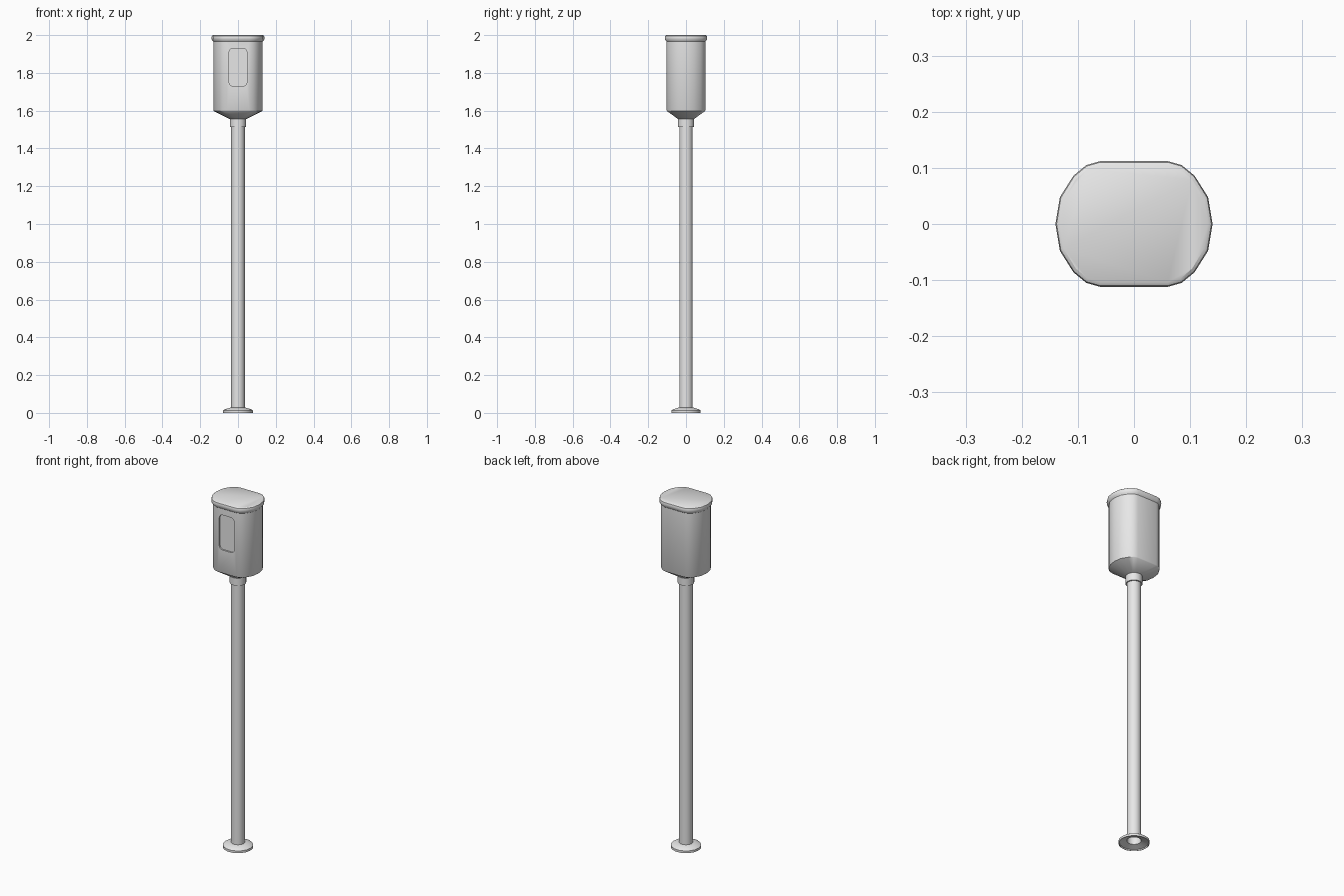
import bpy, bmesh, math
from mathutils import Vector

cube = bpy.data.objects.get("Cube")
if cube:
    bpy.data.objects.remove(cube)

grey = bpy.data.materials.new("light grey")
grey.use_nodes = True
colour = (0.8, 0.8, 0.8, 1)
grey.diffuse_color = colour
grey.node_tree.nodes["Principled BSDF"].inputs["Base Color"].default_value = colour


def loft(name, rings, close_start=True, close_end=True, angle=35):
    """Skin a stack of equal-length point rings, listed bottom to top."""
    bm = bmesh.new()
    loops = [[bm.verts.new(p) for p in ring] for ring in rings]
    n = len(loops[0])
    for a, b in zip(loops, loops[1:]):
        for i in range(n):
            j = (i + 1) % n
            bm.faces.new((a[i], a[j], b[j], b[i]))
    if close_start:
        bm.faces.new(loops[0][::-1])
    if close_end:
        bm.faces.new(loops[-1])
    mesh = bpy.data.meshes.new(name)
    bm.to_mesh(mesh)
    bm.free()
    mesh.materials.append(grey)
    obj = bpy.data.objects.new(name, mesh)
    bpy.context.collection.objects.link(obj)
    smooth(obj, angle)
    return obj


def smooth(obj, angle):
    bpy.ops.object.select_all(action='DESELECT')
    obj.select_set(True)
    bpy.context.view_layer.objects.active = obj
    bpy.ops.object.shade_smooth_by_angle(angle=math.radians(angle))


def circle(r, z, n=18):
    return [(r * math.cos(math.tau * i / n), r * math.sin(math.tau * i / n), z)
            for i in range(n)]


# Rounded oblong outline of the head, one quadrant mirrored to four
QUADRANT = [(0.14, 0), (0.132, 0.048), (0.108, 0.086), (0.085, 0.105), (0.06, 0.112)]


def outline(inset, z):
    half = QUADRANT + [(-x, y) for x, y in reversed(QUADRANT)]
    points = half + [(x, -y) for x, y in reversed(half[1:-1])]
    ring = []
    for x, y in points:
        inward = Vector((x - math.copysign(0.055, x), y)).normalized() * inset
        ring.append((x - inward.x, y - inward.y, z))
    return ring


# Head: tapered underside, straight body and rolled cap
head = loft("head", [
    circle(0.042, 1.555),
    outline(0.011, 1.598),
    outline(0.009, 1.602),
    outline(0.009, 1.966),
    outline(0.001, 1.976),
    outline(0, 1.988),
    outline(0.002, 1.996),
    outline(0.008, 2.0),
])


# Recessed window with rounded corners, cut into the front
def window(y):
    ring = []
    r, w, h = 0.02, 0.047, 0.1
    for k, (sx, sz) in enumerate([(1, 1), (-1, 1), (-1, -1), (1, -1)]):
        for step in range(5):
            a = math.pi / 2 * (k + step / 4)
            ring.append((sx * (w - r) + r * math.cos(a), y,
                         1.83 + sz * (h - r) + r * math.sin(a)))
    return ring


cutter = loft("window_cutter", [window(-0.094), window(-0.15)])
cutter.hide_render = True
cut = head.modifiers.new("window", 'BOOLEAN')
cut.operation = 'DIFFERENCE'
cut.solver = 'EXACT'
cut.object = cutter
bpy.ops.object.select_all(action='DESELECT')
bpy.context.view_layer.objects.active = head
head.select_set(True)
bpy.ops.object.modifier_apply(modifier=cut.name)
bpy.data.objects.remove(cutter)
smooth(head, 35)

# Collar, pole and hollow foot flange
loft("collar", [circle(0.043, 1.513), circle(0.043, 1.562)])
loft("pole", [circle(0.036, 0.015), circle(0.036, 1.53)], close_start=False)
loft("foot_flange", [
    circle(0.036, 0.018),
    circle(0.074, 0.006),
    circle(0.076, 0),
    circle(0.079, 0),
    circle(0.079, 0.013),
    circle(0.07, 0.019),
    circle(0.04, 0.028),
    circle(0.036, 0.028),
], close_start=False, close_end=False)
